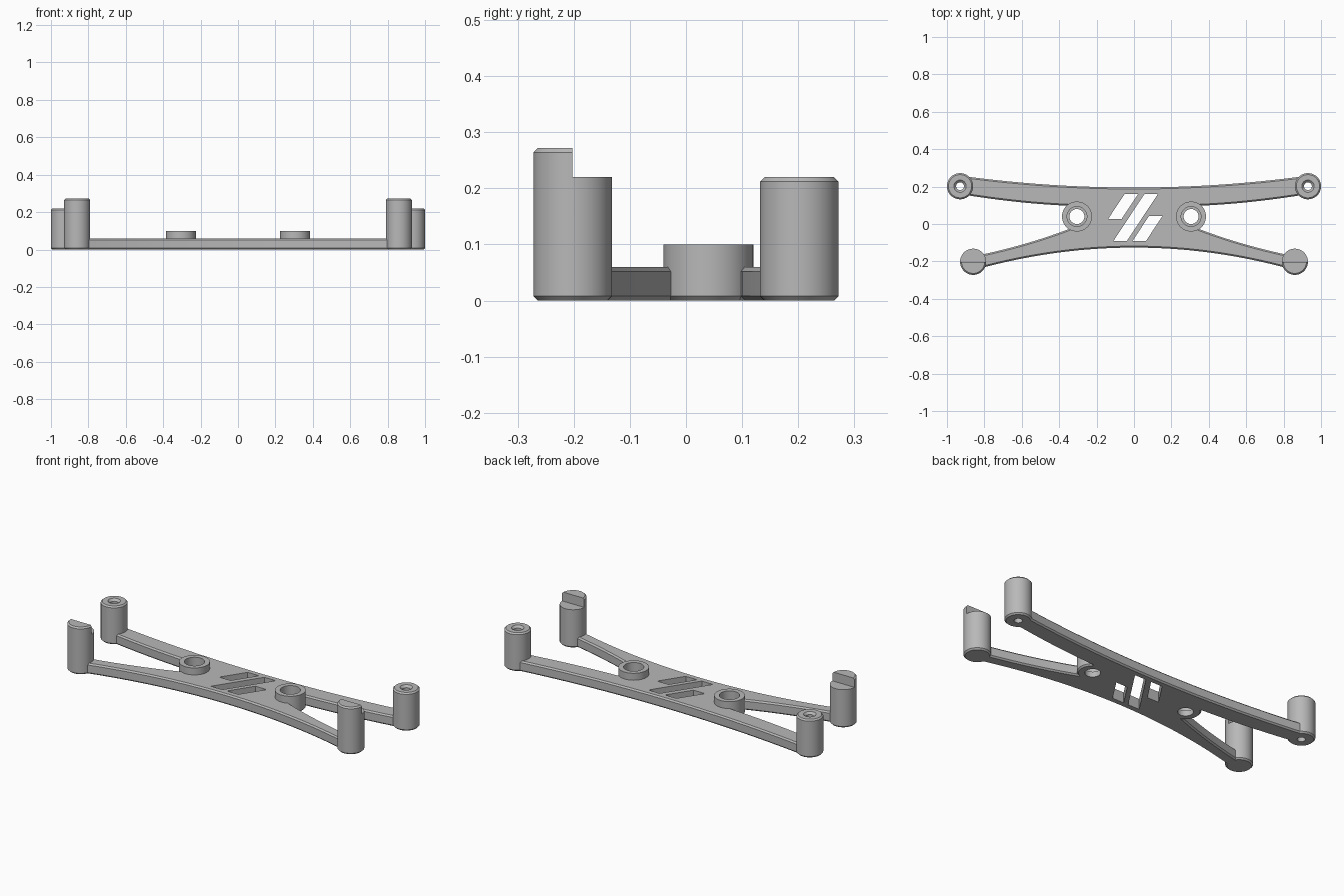
import bpy
import bmesh
from math import sin, cos, pi, radians

cube = bpy.data.objects.get("Cube")
if cube:
    bpy.data.objects.remove(cube, do_unlink=True)

grey = bpy.data.materials.new("plain grey")
grey.use_nodes = True
colour = (0.48, 0.48, 0.48, 1)
grey.diffuse_color = colour
grey.node_tree.nodes["Principled BSDF"].inputs["Base Color"].default_value = colour

CHAMFER = 0.008
PLATE_TOP = 0.06


def finish(name, bm):
    bmesh.ops.recalc_face_normals(bm, faces=bm.faces)
    mesh = bpy.data.meshes.new(name)
    bm.to_mesh(mesh)
    bm.free()
    mesh.materials.append(grey)
    obj = bpy.data.objects.new(name, mesh)
    bpy.context.collection.objects.link(obj)
    return obj


def prism(name, outline, z0, z1, chamfer=0):
    """Extrude a flat outline, optionally chamfering its top and bottom rims."""
    bm = bmesh.new()
    base = bm.faces.new([bm.verts.new((x, y, z0)) for x, y in outline])
    ext = bmesh.ops.extrude_face_region(bm, geom=[base], use_keep_orig=True)
    for v in ext["geom"]:
        if isinstance(v, bmesh.types.BMVert):
            v.co.z = z1
    bmesh.ops.recalc_face_normals(bm, faces=bm.faces)
    if chamfer:
        rims = [e for e in bm.edges if e.verts[0].co.z == e.verts[1].co.z]
        bmesh.ops.bevel(bm, geom=rims, offset=chamfer, segments=1,
                        affect='EDGES', clamp_overlap=True)
    return finish(name, bm)


def lathe(name, x, y, profile, sides=64):
    """Stack rings of (radius, height) around a vertical axis."""
    bm = bmesh.new()
    rings = [[bm.verts.new((x + r * cos(2 * pi * i / sides),
                            y + r * sin(2 * pi * i / sides), z))
              for i in range(sides)] for r, z in profile]
    for low, high in zip(rings, rings[1:]):
        for i in range(sides):
            j = (i + 1) % sides
            bm.faces.new((low[i], low[j], high[j], high[i]))
    bm.faces.new(rings[0])
    bm.faces.new(rings[-1])
    return finish(name, bm)


def pillar(name, x, y, r, h, top_chamfer=CHAMFER):
    profile = [(r - CHAMFER, 0), (r, CHAMFER), (r, h - top_chamfer)]
    if top_chamfer:
        profile.append((r - top_chamfer, h))
    return lathe(name, x, y, profile)


def cut(obj, cutter):
    mod = obj.modifiers.new("cut", 'BOOLEAN')
    mod.operation = 'DIFFERENCE'
    mod.solver = 'EXACT'
    mod.object = cutter
    bpy.context.view_layer.update()
    graph = bpy.context.evaluated_depsgraph_get()
    result = bpy.data.meshes.new_from_object(obj.evaluated_get(graph))
    obj.modifiers.clear()
    obj.data = result


def bezier(a, b, c, n=12):
    return [tuple((1 - t) ** 2 * p + 2 * t * (1 - t) * q + t * t * r
                  for p, q, r in zip(a, b, c))
            for t in (i / n for i in range(n + 1))]


# Plate with four curved arms: half outline from front middle to back middle
N = 20
front_edge = [(0.83 * i / N, -0.126 - 0.164 * (0.83 * i / N) ** 2) for i in range(N + 1)]
back_edge = [(0.92 * i / N, 0.195 + 0.073 * (0.92 * i / N) ** 2) for i in range(N, -1, -1)]
front_inner = bezier((0.83, -0.167), (0.56, -0.11), (0.33, -0.02))
back_inner = bezier((0.36, 0.098), (0.62, 0.11), (0.90, 0.155))
half = front_edge + front_inner + back_inner + back_edge
outline = half + [(-x, y) for x, y in reversed(half[1:-1])]
plate = prism("arm_plate", outline, 0, PLATE_TOP, CHAMFER)
parts = [plate]
cutters = []

# Three slanted openings: centre line x at mid height, y range
SLANT = 0.66
for shift, y0, y1 in ((-0.120, 0.027, 0.16), (-0.014, -0.09, 0.16), (0.088, -0.09, 0.043)):
    corners = [(shift + SLANT * y + side, y)
               for side, y in ((-0.036, y0), (0.036, y0), (0.036, y1), (-0.036, y1))]
    slot = prism("slot_cutter", corners, -0.1, 0.2)
    cut(plate, slot)
    cutters.append(slot)

for side, s in (("left", 1), ("right", -1)):
    # Central ring with a counterbore
    x, y = 0.305 * s, 0.04
    ring = pillar(side + "_centre_ring", x, y, 0.08, 0.10, 0)
    bore = lathe("ring_bore_cutter", x, y,
                 [(0.040, -0.1), (0.040, 0.03), (0.053, 0.03), (0.053, 0.2)])
    cut(ring, bore)
    cut(plate, bore)

    # Back post with a countersunk screw hole
    x, y = 0.93 * s, 0.202
    back = pillar(side + "_back_post", x, y, 0.07, 0.22)
    hole = lathe("screw_hole_cutter", x, y,
                 [(0.021, -0.1), (0.021, 0.208), (0.036, 0.223)], 32)
    cut(back, hole)
    cut(plate, hole)

    # Front post with its rear half stepped down
    x, y = 0.86 * s, -0.202
    front = pillar(side + "_front_post", x, y, 0.07, 0.272)
    step = prism("step_cutter", [(x - 0.1, y), (x + 0.1, y), (x + 0.1, y + 0.1), (x - 0.1, y + 0.1)],
                 0.22, 0.4)
    cut(front, step)

    parts += [ring, back, front]
    cutters += [bore, hole, step]

for c in cutters:
    bpy.data.objects.remove(c, do_unlink=True)

# Smooth round walls, crisp chamfers
bpy.ops.object.select_all(action='DESELECT')
for p in parts:
    p.select_set(True)
bpy.context.view_layer.objects.active = plate
bpy.ops.object.shade_smooth_by_angle(angle=radians(25))
